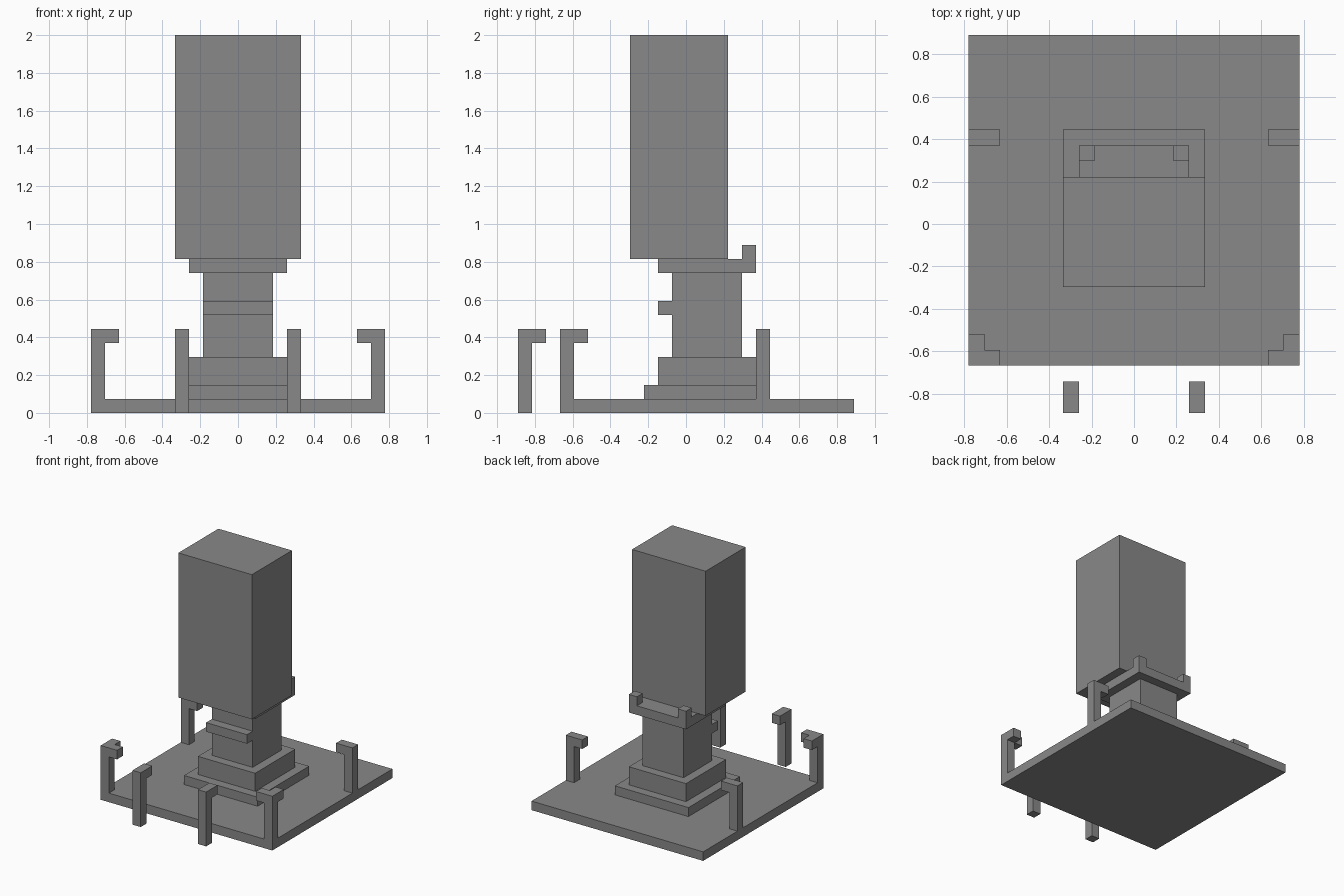
import bpy
import bmesh
from mathutils import Vector

default_cube = bpy.data.objects.get("Cube")
if default_cube:
    bpy.data.objects.remove(default_cube, do_unlink=True)

U = 2 / 27  # one block of the model's grid

grey = bpy.data.materials.new("plain grey")
grey.use_nodes = True
colour = (0.25, 0.25, 0.25, 1)
grey.diffuse_color = colour
grey.node_tree.nodes["Principled BSDF"].inputs["Base Color"].default_value = colour


def blocks(name, *boxes):
    """One object made of boxes, each given as x, y and z ranges in grid units."""
    bm = bmesh.new()
    for ranges in boxes:
        low, high = (Vector(c) * U for c in zip(*ranges))
        made = bmesh.ops.create_cube(bm, size=1)["verts"]
        bmesh.ops.scale(bm, vec=high - low, verts=made)
        bmesh.ops.translate(bm, vec=(low + high) / 2, verts=made)
    mesh = bpy.data.meshes.new(name)
    bm.to_mesh(mesh)
    bm.free()
    mesh.materials.append(grey)
    obj = bpy.data.objects.new(name, mesh)
    bpy.context.collection.objects.link(obj)
    return obj


def mirrored(name, *boxes):
    """A part on the left side, repeated on the right."""
    mirror = blocks(name, *boxes).modifiers.new("Mirror", "MIRROR")
    mirror.use_axis[0] = True
    mirror.use_clip = False
    mirror.use_mirror_merge = False


# Ground plate and stepped foot
blocks("base_plate", ((-10.5, 10.5), (-9, 12), (0, 1)))
blocks("lower_step", ((-4.5, 4.5), (-3, 6), (1, 2)))
blocks("upper_step", ((-3.5, 3.5), (-2, 5), (2, 4)))

# Column with its front ledge
blocks("column", ((-2.5, 2.5), (-1, 4), (4, 10)))
blocks("front_ledge", ((-2.5, 2.5), (-2, -1), (7, 8)))

# Collar with raised rear corners, carrying the tall block
blocks("collar", ((-3.5, 3.5), (-2, 5), (10, 11)))
mirrored("collar_tabs", ((2.5, 3.5), (4, 5), (11, 12)))
blocks("tall_block", ((-4.5, 4.5), (-4, 3), (11, 27)))

# Hooked posts around the plate
mirrored("corner_posts",
         ((9.5, 10.5), (-9, -8), (1, 6)),
         ((8.5, 9.5), (-9, -8), (5, 6)),
         ((9.5, 10.5), (-8, -7), (5, 6)))
mirrored("side_posts",
         ((9.5, 10.5), (5, 6), (1, 6)),
         ((8.5, 9.5), (5, 6), (5, 6)))
mirrored("front_posts",
         ((3.5, 4.5), (-12, -11), (0, 6)),
         ((3.5, 4.5), (-11, -10), (5, 6)))
